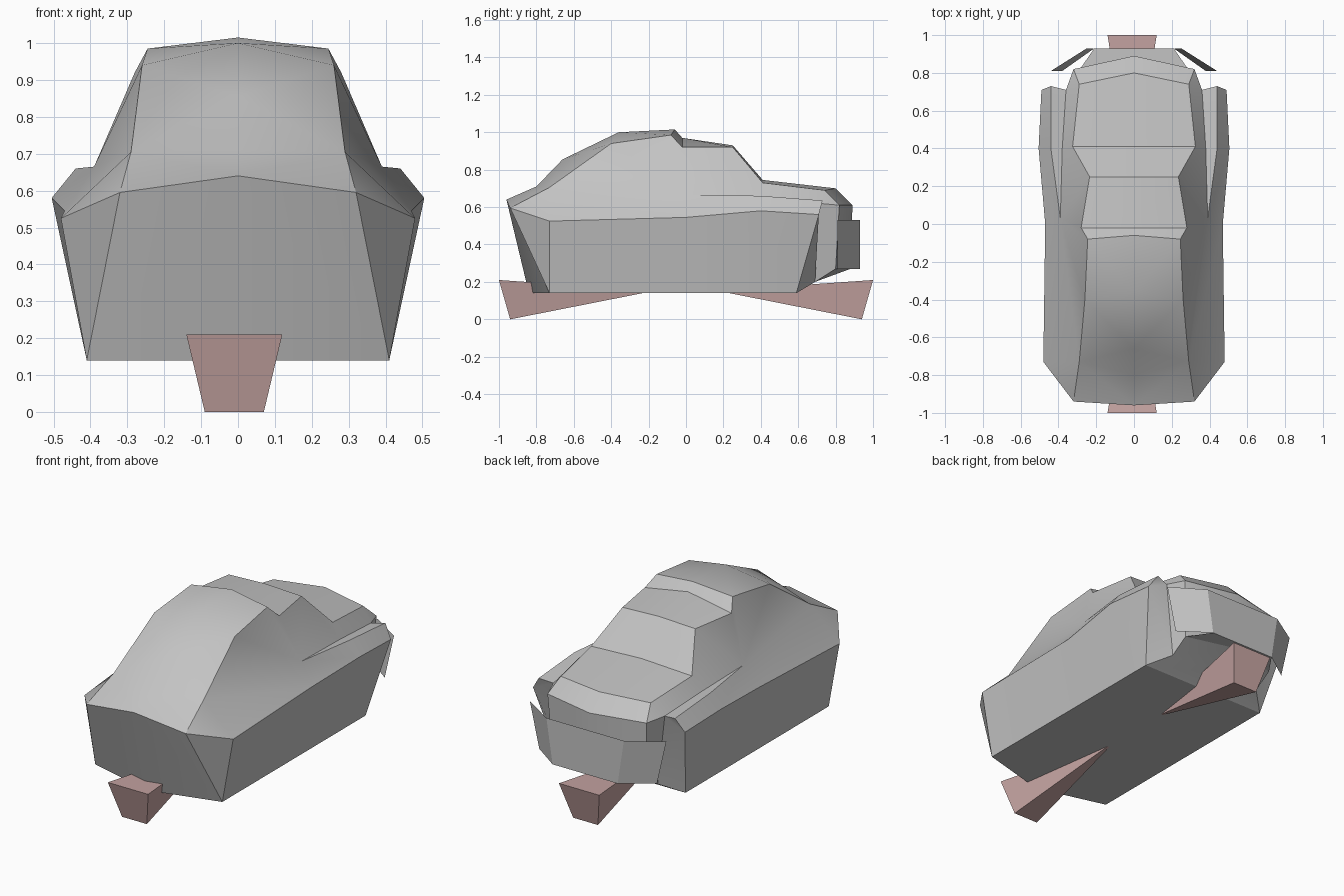
import bpy, bmesh, math
from mathutils import Vector

cube = bpy.data.objects.get("Cube")
if cube:
    bpy.data.objects.remove(cube)


def material(name, rgb):
    m = bpy.data.materials.new(name)
    m.use_nodes = True
    m.diffuse_color = (*rgb, 1)
    m.node_tree.nodes["Principled BSDF"].inputs["Base Color"].default_value = (*rgb, 1)
    return m


grey = material("grey", (0.55, 0.55, 0.55))
pink = material("dusty_pink", (0.59, 0.39, 0.38))


def strip(a, b):
    """Faces between two equally long rails; repeated points give triangles."""
    return [(a[i], a[i + 1], b[i + 1], b[i]) for i in range(len(a) - 1)]


def build(name, faces, mat, mirror=True, angle=30):
    bm = bmesh.new()
    for sign in ((1, -1) if mirror else (1,)):
        for face in faces:
            points = [(sign * x, y, z) for x, y, z in dict.fromkeys(face)]
            if len(points) > 2:
                bm.faces.new([bm.verts.new(p) for p in points])
    bmesh.ops.remove_doubles(bm, verts=bm.verts, dist=0.0005)
    bmesh.ops.recalc_face_normals(bm, faces=bm.faces)
    # open shells should face away from the middle of the model
    outward = sum(f.normal.dot(f.calc_center_median() - Vector((0, 0, 0.5))) * f.calc_area()
                  for f in bm.faces)
    if outward < 0:
        bmesh.ops.reverse_faces(bm, faces=bm.faces)
    mesh = bpy.data.meshes.new(name)
    bm.to_mesh(mesh)
    bm.free()
    mesh.materials.append(mat)
    ob = bpy.data.objects.new(name, mesh)
    bpy.context.collection.objects.link(ob)
    bpy.ops.object.select_all(action="DESELECT")
    ob.select_set(True)
    bpy.context.view_layer.objects.active = ob
    bpy.ops.object.shade_smooth_by_angle(angle=math.radians(angle))
    return ob


# Body rails, nose to tail, left half
centre = [(0, y, z) for y, z in (
    (-.96, .64), (-.8, .71), (-.66, .855), (-.36, 1.0), (-.06, 1.015),
    (-.02, .97), (.25, .93), (.41, .745), (.8, .7), (.89, .61))]
roof = [(.32, -.94, .595), (.29, -.73, .705), (.26, -.4, .94), (.245, -.08, .985),
        (.28, -.02, .92), (.235, .25, .92), (.325, .41, .73), (.29, .74, .69),
        (.32, .82, .61)]
waist = [roof[1], (.39, .03, .665), (.38, .4, .65), (.36, .71, .62)]
ridge = [waist[0], waist[1], (.44, .4, .66), (.44, .73, .635)]
belt = [(.48, -.73, .525), (.47, 0, .545), (.505, .4, .58), (.49, .71, .56)]
sill = [(.41, y, .14) for y in (-.73, 0, .4, .59)]
keel = [(0, y, .14) for y in (-.84, 0, .4, .59)]
tail_low, tail_high = (.3, .69, .2), (.3, .8, .27)
tail_low_mid, tail_high_mid = (0, .69, .2), (0, .88, .27)

body = strip(centre, [roof[0], roof[1]] + roof[1:])            # hood, roof, trunk
w0, w1, w2, w3 = waist
body += strip(roof[1:], [w0, w1, w1, w1, w1, w2, w3, w3])      # cabin sides
body += strip(waist[1:], [w1] + ridge[2:])                     # rear fender tops
body += strip(ridge, belt) + strip(belt, sill) + strip(sill, keel)
body += [
    (roof[0], roof[1], belt[0]), (roof[0], belt[0], sill[0]),  # nose corner
    (centre[0], roof[0], sill[0], keel[0]),                    # front
    (ridge[3], belt[3], w3), (belt[3], sill[3], tail_low, w3), # fender back
    (w3, tail_low, tail_high, roof[8]),
    (centre[9], roof[8], tail_high, tail_high_mid),            # tail
    (sill[3], keel[3], tail_low_mid, tail_low),                # rear underside
    (tail_low, tail_low_mid, tail_high_mid, tail_high)]
build("car_body", body, grey)

# Rear bumper: middle panel, angled end flap and the shelf joining it to the body
top, low = (.25, .93, .53), (.21, .93, .27)
build("rear_bumper", [
    ((0, .93, .53), top, low, (0, .93, .27)),
    (top, (.44, .81, .53), (.38, .81, .27), low),
    (low, (0, .93, .27), tail_high_mid, tail_high)], grey, angle=20)

# Wedge skids under the nose and tail, each tapering to a point
for name, side in (("front_skid", -1), ("rear_skid", 1)):
    end = [(-.14, side, .21), (.12, side, .21), (.07, side * .94, 0), (-.09, side * .94, 0)]
    tip = (-.01, side * .17, .152)
    build(name, [tuple(end)] + [(end[i - 1], end[i], tip) for i in range(4)],
          pink, mirror=False)
